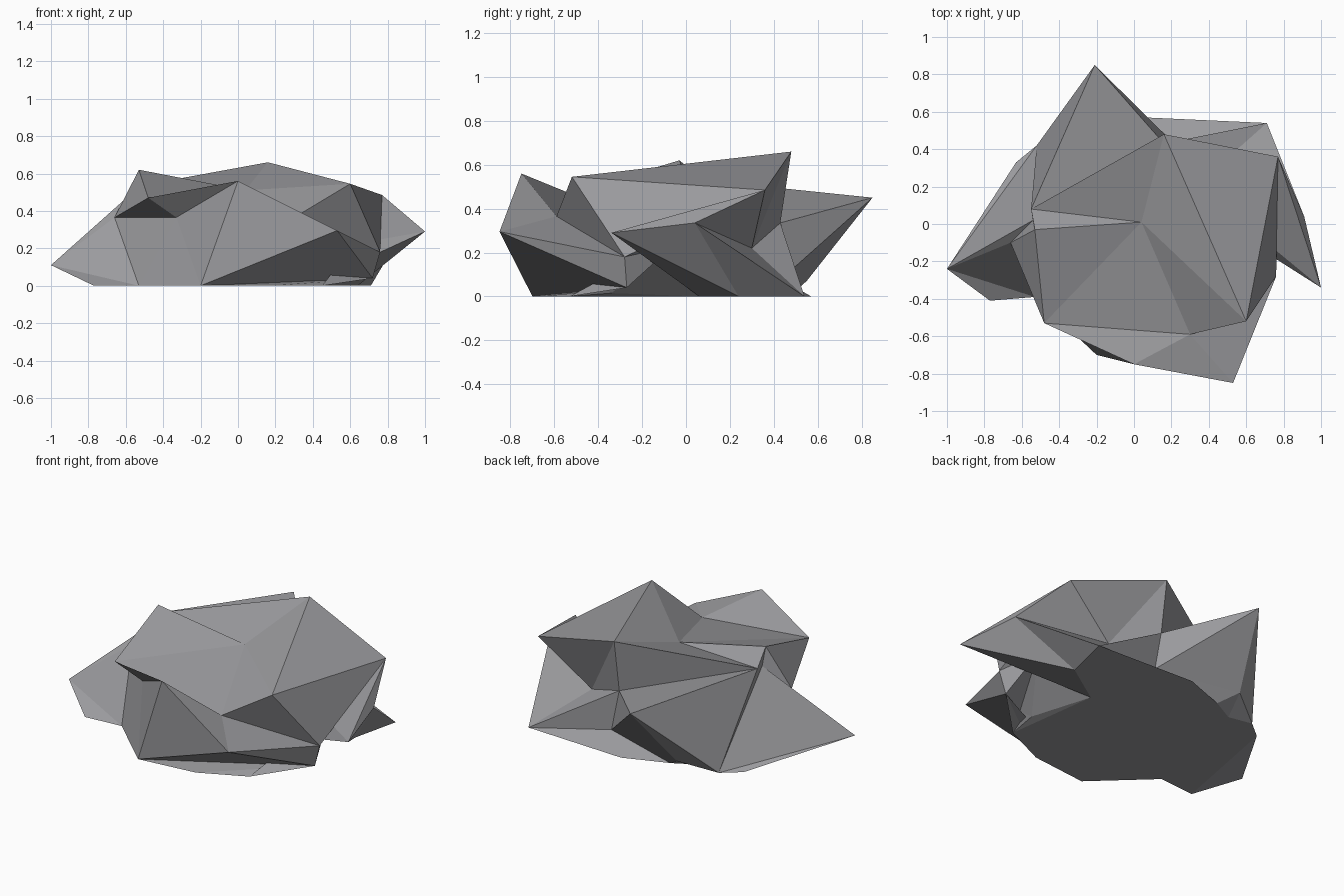
import bpy
import bmesh

# Remove the default object
cube = bpy.data.objects.get("Cube")
if cube:
    bpy.data.objects.remove(cube, do_unlink=True)

# Stone colour
stone = bpy.data.materials.new("grey_stone")
stone.use_nodes = True
grey = (0.33, 0.33, 0.345, 1)
stone.diffuse_color = grey
shader = stone.node_tree.nodes["Principled BSDF"]
shader.inputs["Base Color"].default_value = grey
shader.inputs["Roughness"].default_value = 0.9

# Corners of the crown
crown = dict(
    hollow=(.04, .01, .51), summit=(.16, .48, .66), knob=(-.53, -.03, .62),
    notch=(-.55, .08, .53), saddle=(-.54, .02, .52), shoulder=(-.48, -.53, .47),
    dip=(.30, -.59, .365), brow=(.60, -.52, .545), corner=(.77, .36, .485))

# Tips of the spurs that stick out around the rim
spurs = dict(
    back_tip=(-.21, .85, .45), front_tip=(0, -.75, .56), nose=(.53, -.85, .295),
    east_tip=(1, -.34, .29), east_ridge=(.91, .04, .335), west_tip=(-1, -.24, .11))

# Inner corners where the spurs meet the body
creases = dict(
    west_ledge=(-.66, -.10, .365), front_nook=(-.33, -.47, .365),
    east_nook=(.76, -.28, .18), east_heel=(.72, -.27, .04),
    east_vault=(.66, -.06, .23), pebble=(.50, -.41, .065), pebble_root=(.47, -.34, .015),
    back_nook=(.44, .30, .22), back_gap=(.16, .43, .335),
    back_vault=(.21, .435, .08), back_heel=(-.32, .55, .07))

# Outline on the ground, in order
ground = dict(
    toe=(-.20, -.70), lip=(.17, -.66), lip_end=(.45, -.53), cove=(.37, .06),
    east_foot=(.64, .24), back_foot=(.71, .54), back_mid=(.05, .57),
    back_step=(-.22, .47), back_bay=(-.37, .39),
    back_west=(-.52, .42), west_foot=(-.63, .33), west_toe=(-.77, -.41),
    front_foot=(-.53, -.39))

bm = bmesh.new()
corners = {}
for group in (crown, spurs, creases):
    for name, place in group.items():
        corners[name] = bm.verts.new(place)
for name, (x, y) in ground.items():
    corners[name] = bm.verts.new((x, y, 0))


def fan(hub, rim):
    """Fill flat triangles from one corner to each edge of a chain."""
    chain = [corners[name] for name in rim.split()]
    for start, end in zip(chain, chain[1:]):
        bm.faces.new((corners[hub], start, end))


# Crown
fan("hollow", "knob shoulder dip brow summit notch knob")
fan("brow", "summit corner east_nook dip")
fan("saddle", "knob notch back_west")

# Front spurs
fan("front_tip", "nose dip shoulder front_nook toe nose")
fan("front_nook", "toe front_foot west_ledge shoulder")
fan("east_nook", "dip nose east_heel")
fan("nose", "east_heel toe")

# West spur
fan("west_ledge", "front_foot west_tip saddle knob shoulder")
fan("west_tip", "front_foot west_toe west_foot back_west saddle")

# Back spur with its undercut, and the back wall
fan("back_tip", "back_west notch back_gap")
fan("back_vault", "back_foot back_mid back_step back_heel back_tip back_gap back_foot")
fan("back_heel", "back_step back_bay back_west back_tip")
fan("summit", "notch back_gap back_nook corner")
fan("back_foot", "back_gap back_nook east_ridge east_foot")

# East spur and the hollow below it
fan("east_ridge", "back_nook corner east_tip east_foot")
fan("east_tip", "cove east_foot")
fan("east_vault", "corner east_tip cove pebble_root pebble east_heel east_nook corner")
fan("lip_end", "cove pebble_root pebble east_heel")
fan("east_heel", "lip_end lip toe")

# Flat underside
bm.faces.new([corners[name] for name in ground])

# Finish the rock
bmesh.ops.recalc_face_normals(bm, faces=bm.faces)
mesh = bpy.data.meshes.new("rock")
bm.to_mesh(mesh)
bm.free()
mesh.materials.append(stone)
rock = bpy.data.objects.new("rock", mesh)
bpy.context.scene.collection.objects.link(rock)
